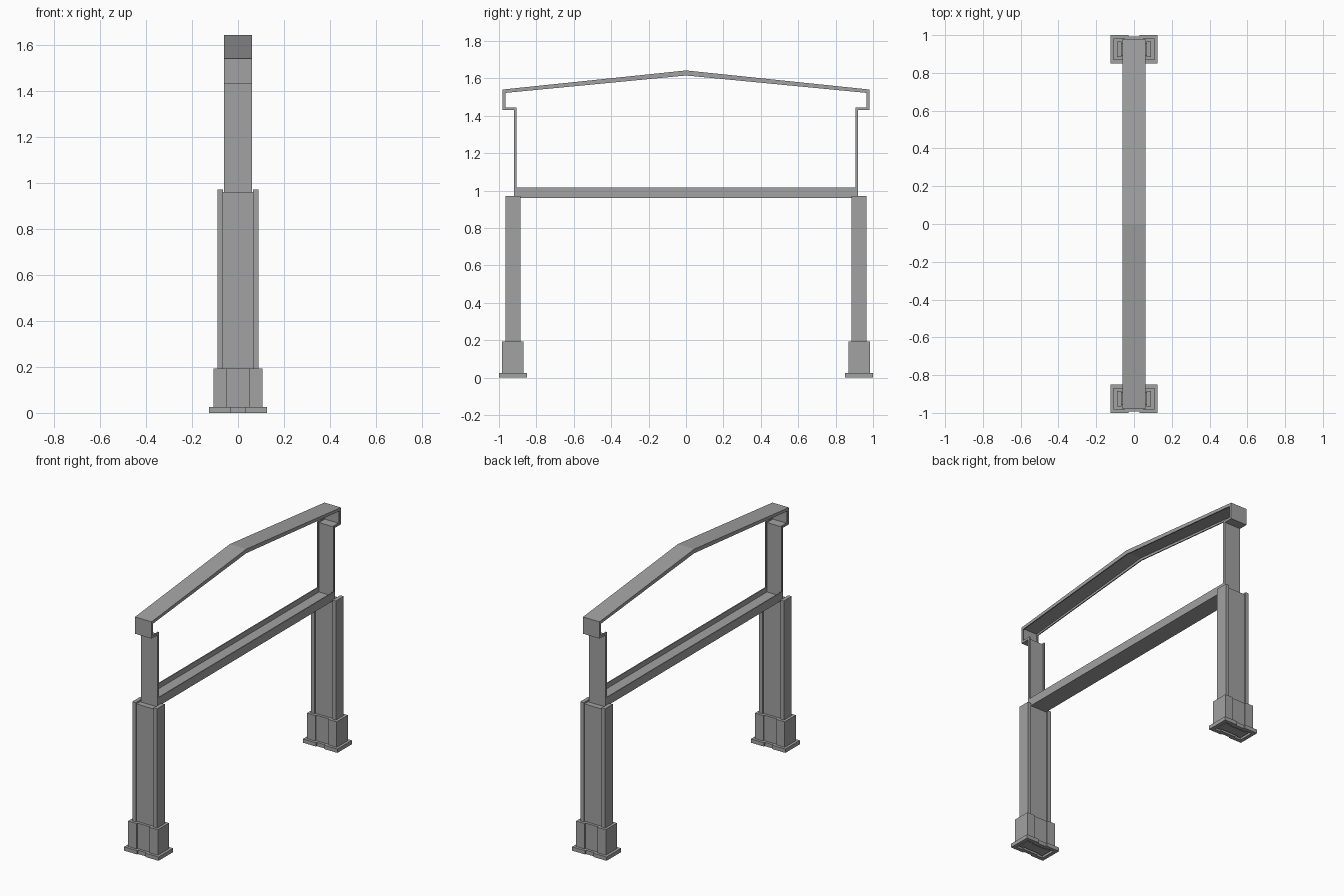
import bpy, bmesh

cube = bpy.data.objects.get("Cube")
if cube:
    bpy.data.objects.remove(cube, do_unlink=True)

steel = bpy.data.materials.new("grey_steel")
steel.use_nodes = True
GREY = (0.36, 0.36, 0.36, 1)
steel.diffuse_color = GREY
steel.node_tree.nodes["Principled BSDF"].inputs["Base Color"].default_value = GREY


def finish(name, bm, location=(0, 0, 0)):
    bmesh.ops.recalc_face_normals(bm, faces=bm.faces)
    mesh = bpy.data.meshes.new(name)
    bm.to_mesh(mesh)
    bm.free()
    mesh.materials.append(steel)
    obj = bpy.data.objects.new(name, mesh)
    obj.location = location
    bpy.context.collection.objects.link(obj)
    return obj


def ring(bm, outer, inner, lo, hi, place):
    """Extrude the band between two matching loops from lo to hi."""
    rows = [[bm.verts.new(place(p, h)) for p in loop]
            for loop, h in ((outer, lo), (outer, hi), (inner, hi), (inner, lo))]
    n = len(outer)
    for k in range(4):
        a, b = rows[k], rows[(k + 1) % 4]
        for i in range(n):
            j = (i + 1) % n
            bm.faces.new((a[i], a[j], b[j], b[i]))


def box(name, x0, x1, y0, y1, z0, z1):
    bm = bmesh.new()
    bmesh.ops.create_cube(bm, size=1)
    for v in bm.verts:
        v.co = ((x0, x1)[v.co.x > 0], (y0, y1)[v.co.y > 0], (z0, z1)[v.co.z > 0])
    return finish(name, bm)


def along_x(p, h):
    return (h, p[0], p[1])


def along_z(p, h):
    return (p[0], p[1], h)


# Upper frame: one inward-facing channel forming sill, posts, eaves and roof
def mirrored(half):
    return half + [(-y, z) for y, z in reversed(half) if y > 0]


outer = mirrored([(0.92, 0.96), (0.92, 1.43), (0.98, 1.43), (0.98, 1.54), (0, 1.642)])
inner = mirrored([(0.905, 1.015), (0.905, 1.445), (0.965, 1.445), (0.965, 1.522), (0, 1.615)])
web = [(a[0] + (b[0] - a[0]) * 0.4, a[1] + (b[1] - a[1]) * 0.4)
       for a, b in zip(outer, inner)]
W, T = 0.06, 0.007
bm = bmesh.new()
ring(bm, outer, web, -W + T, W - T, along_x)
ring(bm, outer, inner, -W, -W + T, along_x)
ring(bm, outer, inner, W - T, W, along_x)
finish("gable_frame", bm)

# Leg section: two side flanges with a slightly recessed middle
LEG_Y, HX, HY, MID, RECESS = 0.925, 0.09, 0.04, 0.065, 0.008


def section(grow):
    x, y, m = HX + grow, HY + grow, MID - grow
    half = [(x, -y), (x, y), (m, y), (m, y - RECESS), (-m, y - RECESS), (-m, y)]
    return half + [(-px, -py) for px, py in half]


for side, end in ((-1, "front"), (1, "back")):
    cy = side * LEG_Y
    for sx, hand in ((-1, "right"), (1, "left")):
        xs = sorted((sx * MID, sx * HX))
        box(f"{end}_{hand}_leg_flange", *xs, cy - HY, cy + HY, 0.005, 0.972)
    box(f"{end}_leg_core", -MID, MID, cy - HY + RECESS, cy + HY - RECESS, 0.005, 0.96)

    # Socket walls with a collar closing the top, and a flange on the ground
    bm = bmesh.new()
    ring(bm, section(0.0175), section(0.0105), 0, 0.185, along_z)
    ring(bm, section(0.0175), section(0), 0.185, 0.192, along_z)
    finish(f"{end}_foot_socket", bm, (0, cy, 0))
    bm = bmesh.new()
    ring(bm, section(0.035), section(0.0175), 0, 0.025, along_z)
    finish(f"{end}_foot_plate", bm, (0, cy, 0))
